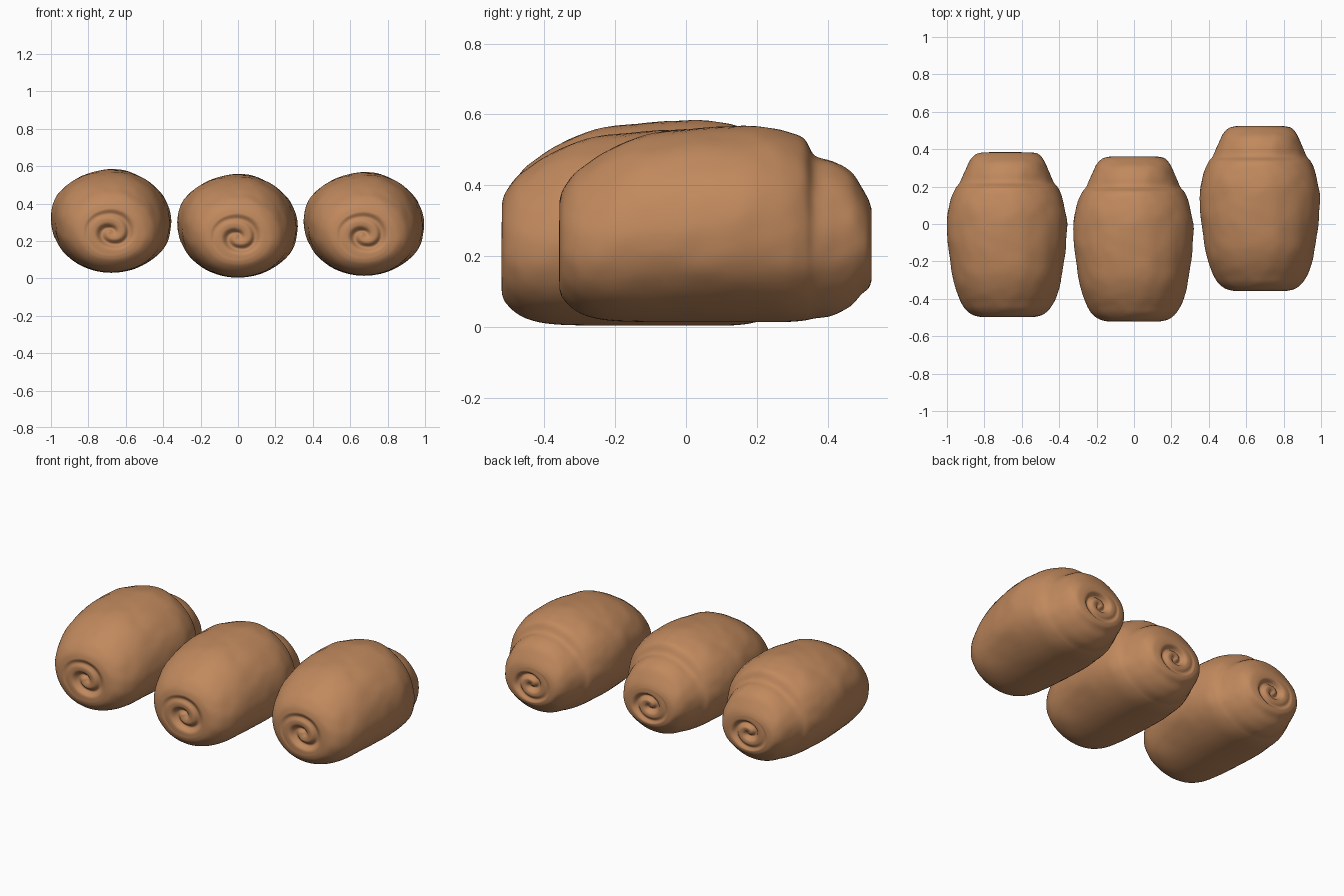
import bpy
import bmesh
import math
from mathutils import Vector, noise

cube = bpy.data.objects.get("Cube")
if cube:
    bpy.data.objects.remove(cube, do_unlink=True)

SEGMENTS = 88
STEPS = 4
CAP_RINGS = 20

# Body sections, front to back: y, half width, bottom, top
SECTIONS = [Vector(s) for s in (
    (-.44, .145, .095, .345), (-.43, .185, .07, .38), (-.40, .225, .04, .42),
    (-.36, .25, .02, .45), (-.3, .272, .008, .488), (-.2, .295, .004, .53),
    (-.08, .315, .004, .55), (.03, .322, .004, .555), (.12, .314, .004, .555),
    (.2, .296, .004, .542), (.25, .272, .008, .52), (.28, .248, .014, .473),
    (.33, .226, .022, .46), (.38, .207, .048, .432), (.41, .19, .08, .39),
    (.432, .165, .1, .35), (.44, .13, .12, .325))]


def smooth_sections(points):
    """Catmull-Rom interpolation through the section table."""
    result = []
    last = len(points) - 1
    for i in range(last):
        a, b, c, d = (points[min(max(i + k, 0), last)] for k in (-1, 0, 1, 2))
        for step in range(STEPS):
            t = step / STEPS
            result.append(b + (c - a) * t / 2
                          + (a * 2 - b * 5 + c * 4 - d) * t * t / 2
                          + (b * 3 - a - c * 3 + d) * t ** 3 / 2)
    return result + [points[-1]]


def section_point(section, angle, scale=1.0):
    """Point on a slightly tilted oval cross-section."""
    y, width, low, high = section
    x = math.cos(angle) * width * scale
    z = (low + high) / 2 + math.sin(angle) * (high - low) / 2 * scale
    return Vector((x, y, z - .07 * x * (1 - abs(math.sin(angle)))))


def rough(p):
    """Small uneven dough lumps."""
    lump = noise.noise(p * 6) * .007 + noise.noise(p * 17) * .003
    outward = Vector((p.x, 0, p.z - .27)).normalized()
    return p + outward * lump * min(1, max(0, p.z * 5))


def swirl_depth(f, angle, side):
    """Depth of the rolled spiral groove in an end."""
    phase = math.tau * 1.5 * f + angle * side
    groove = (.5 + .5 * math.cos(phase)) ** 2
    fade = min(1, f * 5) * min(1, (1 - f) * 2.5)
    return .026 * groove * fade + .016 * (1 - f) ** 3


def make_roll_mesh():
    bm = bmesh.new()
    angles = [math.tau * i / SEGMENTS for i in range(SEGMENTS)]
    rows = smooth_sections(SECTIONS)
    rings = [[bm.verts.new(rough(section_point(s, a))) for a in angles]
             for s in rows]

    # Rolled ends
    def cap(section, side):
        cap_rings = []
        for k in range(1, CAP_RINGS):
            f = 1 - k / CAP_RINGS
            ring = []
            for a in angles:
                p = section_point(section, a, f)
                p.y -= side * (swirl_depth(f, a, side) - .005 * (1 - f))
                ring.append(bm.verts.new(rough(p)))
            cap_rings.append(ring)
        return cap_rings

    front = cap(rows[0], -1)
    back = cap(rows[-1], 1)
    rings = front[::-1] + rings + back

    for r, s in zip(rings, rings[1:]):
        for i in range(SEGMENTS):
            j = (i + 1) % SEGMENTS
            bm.faces.new((r[i], r[j], s[j], s[i]))
    bm.faces.new(rings[0])
    bm.faces.new(rings[-1])
    bmesh.ops.recalc_face_normals(bm, faces=bm.faces)
    for face in bm.faces:
        face.smooth = True
    mesh = bpy.data.meshes.new("roll")
    bm.to_mesh(mesh)
    bm.free()
    return mesh


# Baked crust colour
crust = bpy.data.materials.new("baked_brown")
crust.use_nodes = True
colour = (.53, .25, .11, 1)
crust.diffuse_color = colour
shader = crust.node_tree.nodes["Principled BSDF"]
shader.inputs["Base Color"].default_value = colour
shader.inputs["Roughness"].default_value = .8

roll_mesh = make_roll_mesh()
roll_mesh.materials.append(crust)

# Three rolls in a row
for name, place in (("right_roll", (-.678, -.057, .026)),
                    ("middle_roll", (-.002, -.08, 0)),
                    ("left_roll", (.674, .083, .01))):
    roll = bpy.data.objects.new(name, roll_mesh)
    roll.location = place
    bpy.context.collection.objects.link(roll)
